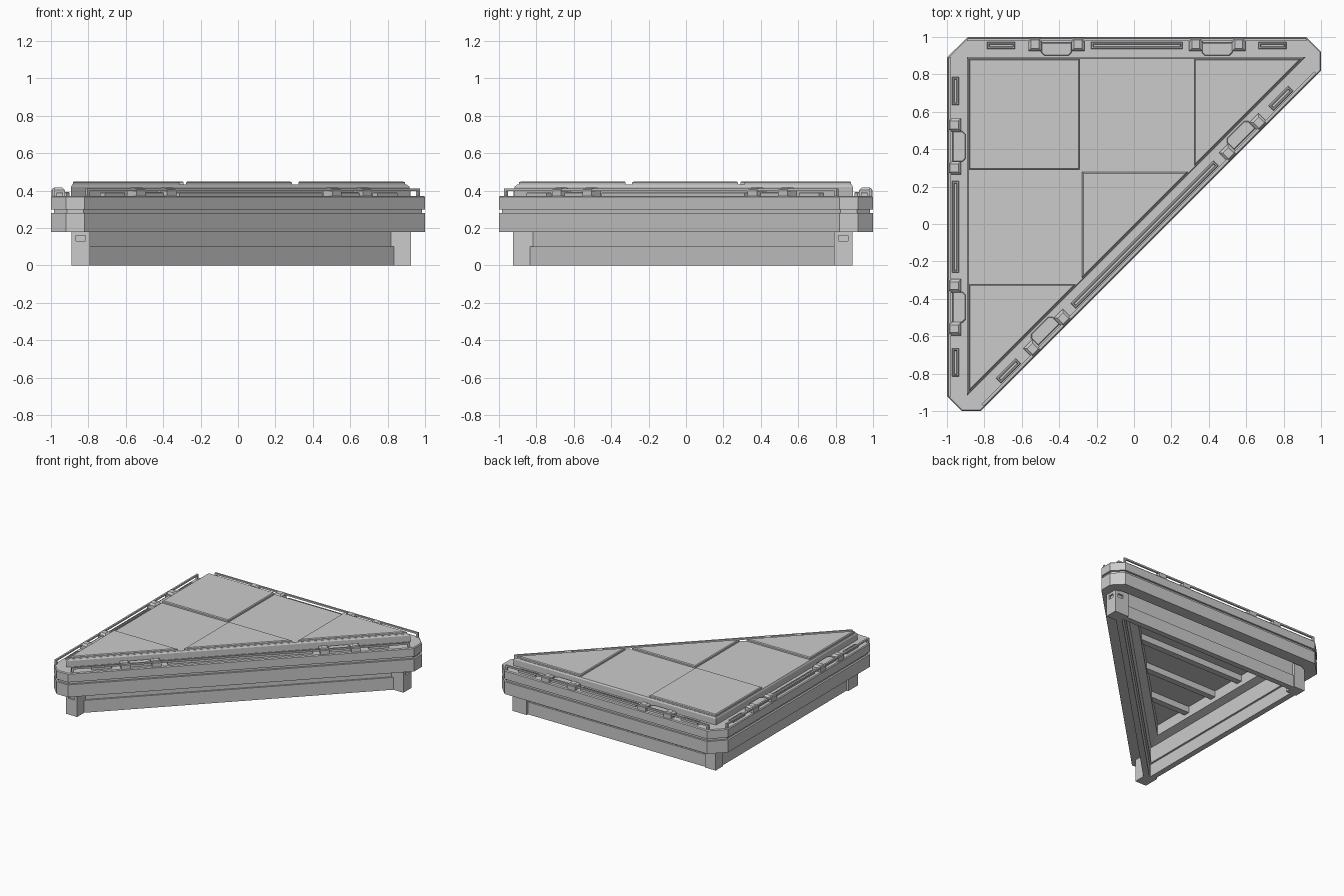
import bpy, bmesh, math
from mathutils import Matrix, Vector

if "Cube" in bpy.data.objects:
    bpy.data.objects.remove(bpy.data.objects["Cube"])

R2 = math.sqrt(0.5)
ID = Matrix.Identity(4)
# mirror across the plan's symmetry line y = -x
MIR = Matrix(((0, -1, 0, 0), (-1, 0, 0, 0), (0, 0, 1, 0), (0, 0, 0, 1)))


def poly(planes, inset=0.0):
    """2D outline of the half-planes (nx, ny, d), each pulled in by inset."""
    pts = [Vector(p) for p in ((-3, -3), (3, -3), (3, 3), (-3, 3))]
    for nx, ny, d in planes:
        n, out = Vector((nx, ny)), []
        for a, b in zip(pts, pts[1:] + pts[:1]):
            da, db = n.dot(a) - d + inset, n.dot(b) - d + inset
            if da <= 0:
                out.append(a)
            if da * db < 0:
                out.append(a.lerp(b, da / (da - db)))
        pts = out
        if len(pts) < 3:
            return []
    return pts


def loft(name, planes, steps, ring=False, mat=ID):
    """Skin (inset, z) outlines; ring closes the profile into a hollow frame."""
    loops = [(poly(planes, i), z) for i, z in steps]
    n = len(loops[0][0])
    if n < 3 or any(len(p) != n for p, _ in loops):
        return None
    bm = bmesh.new()
    vs = [[bm.verts.new((p.x, p.y, z)) for p in pts] for pts, z in loops]
    pairs = list(zip(vs, vs[1:] + vs[:1])) if ring else list(zip(vs, vs[1:]))
    for a, b in pairs:
        for k in range(n):
            j = (k + 1) % n
            bm.faces.new((a[k], a[j], b[j], b[k]))
    if not ring:
        bm.faces.new(vs[0][::-1])
        bm.faces.new(vs[-1])
    bm.transform(mat)
    bmesh.ops.recalc_face_normals(bm, faces=bm.faces)
    me = bpy.data.meshes.new(name)
    bm.to_mesh(me)
    bm.free()
    ob = bpy.data.objects.new(name, me)
    bpy.context.collection.objects.link(ob)
    return ob


def rect(x0, x1, y0, y1):
    return [(-1, 0, -x0), (1, 0, x1), (0, -1, -y0), (0, 1, y1)]


def tri(side, diag):
    return [(-1, 0, side), (0, 1, side), (R2, -R2, diag * R2)]


def box(name, x0, x1, y0, y1, z0, z1, mat=ID):
    return loft(name, rect(x0, x1, y0, y1), [(0, z0), (0, z1)], mat=mat)


# main body band with a groove, and the deck slab
body = tri(1, 0.18) + [(1, 0, 1), (0, -1, 1), (R2, R2, 1.92 * R2),
                       (-R2, -R2, 1.92 * R2), (-R2, R2, 1.89 * R2)]
loft("body_band", body, [(0, .18), (0, .28), (.015, .28), (.015, .30), (0, .30),
                         (0, .365), (.006, .372), (.095, .372), (.095, .18)], ring=True)
loft("deck_slab", body, [(.08, .33), (.08, .371)])

# hollow base: stepped wall, and an inner shelf cut across the square corner
base = tri(.875, .045)
loft("base_wall", base, [(0, 0), (0, .10), (.012, .10), (.012, .32), (.06, .32), (.06, .10),
                         (.045, .10), (.045, 0)], ring=True)
loft("inner_shelf", base + [(-R2, R2, 1.66 * R2)],
     [(.055, .225), (.12, .245), (.12, .33), (.055, .33)], ring=True)

# corner posts with small sockets
for m in (ID, MIR):
    post = box("corner_post", -.89, -.79, -.925, -.80, 0, .2, m)
    for b in ((-.865, -.815, -.94, -.91), (-.90, -.875, -.90, -.85)):
        cut = box("socket_cutter", *b, .13, .16, m)
        cut.hide_render = True
        cut.hide_viewport = True
        mod = post.modifiers.new("socket", 'BOOLEAN')
        mod.operation = 'DIFFERENCE'
        mod.object = cut
        mod.solver = 'EXACT'
box("right_angle_post", -.885, -.79, .79, .885, 0, .2)

# joists below the deck, clipped to the triangle
for c in (-.3, .0, .3, .6):
    loft("joist", base + rect(-2, 2, c - .025, c + .025), [(0, .28), (0, .335)])

# raised tile bed and floor tiles
loft("tile_bed", tri(.892, .025), [(0, .37), (0, .42), (.006, .432)])
cells = [(-.882, -.292), (-.277, .306), (.324, 1)]
for x0, x1 in cells:
    for y0, y1 in cells:
        loft("floor_tile", tri(.886, .012) + rect(x0, x1, -y1, -y0),
             [(0, .43), (0, .444), (.006, .45)])


def frame(name, cx, half, mat):
    """Raised slot rim."""
    loft(name, rect(cx - half, cx + half, -.065, -.028),
         [(0, .37), (0, .387), (.004, .391), (.010, .391), (.013, .374), (.013, .37)],
         ring=True, mat=mat)


# edge fittings: rail, slots and clips; local x runs along the edge, local y outward
edges = [((.015, 1), 0, .90, .725, .245, .43),
         ((-1, -.015), 90, .90, .725, .245, .43),
         ((.09, -.09), -135, 1.25, 1.03, .54, .74)]
for (ox, oy), ang, rail, slot, long_half, clip in edges:
    m = Matrix.Translation((ox, oy, 0)) @ Matrix.Rotation(math.radians(ang), 4, 'Z')
    box("edge_rail", -rail, rail, -.022, -.008, .397, .41, m)
    frame("long_slot", 0, long_half, m)
    for s in (-1, 1):
        box("rail_foot", s * rail - .008, s * rail + .008, -.022, -.008, .37, .41, m)
        frame("short_slot", s * slot, .075, m)
        # latch plate with cut corners on the inner side
        c = s * clip
        plate = rect(c - .082, c + .082, -.10, -.03) + [
            (R2, -R2, (c + .165) * R2), (-R2, -R2, (-c + .165) * R2)]
        loft("latch_plate", plate, [(0, .37), (0, .388), (.004, .392)], mat=m)
        # latch cheeks either side, gripping the rail
        for t in (-1, 1):
            q = c + t * .115
            loft("latch_cheek", rect(q - .035, q + .035, -.075, -.003),
                 [(0, .37), (0, .402), (.014, .416)], mat=m)
